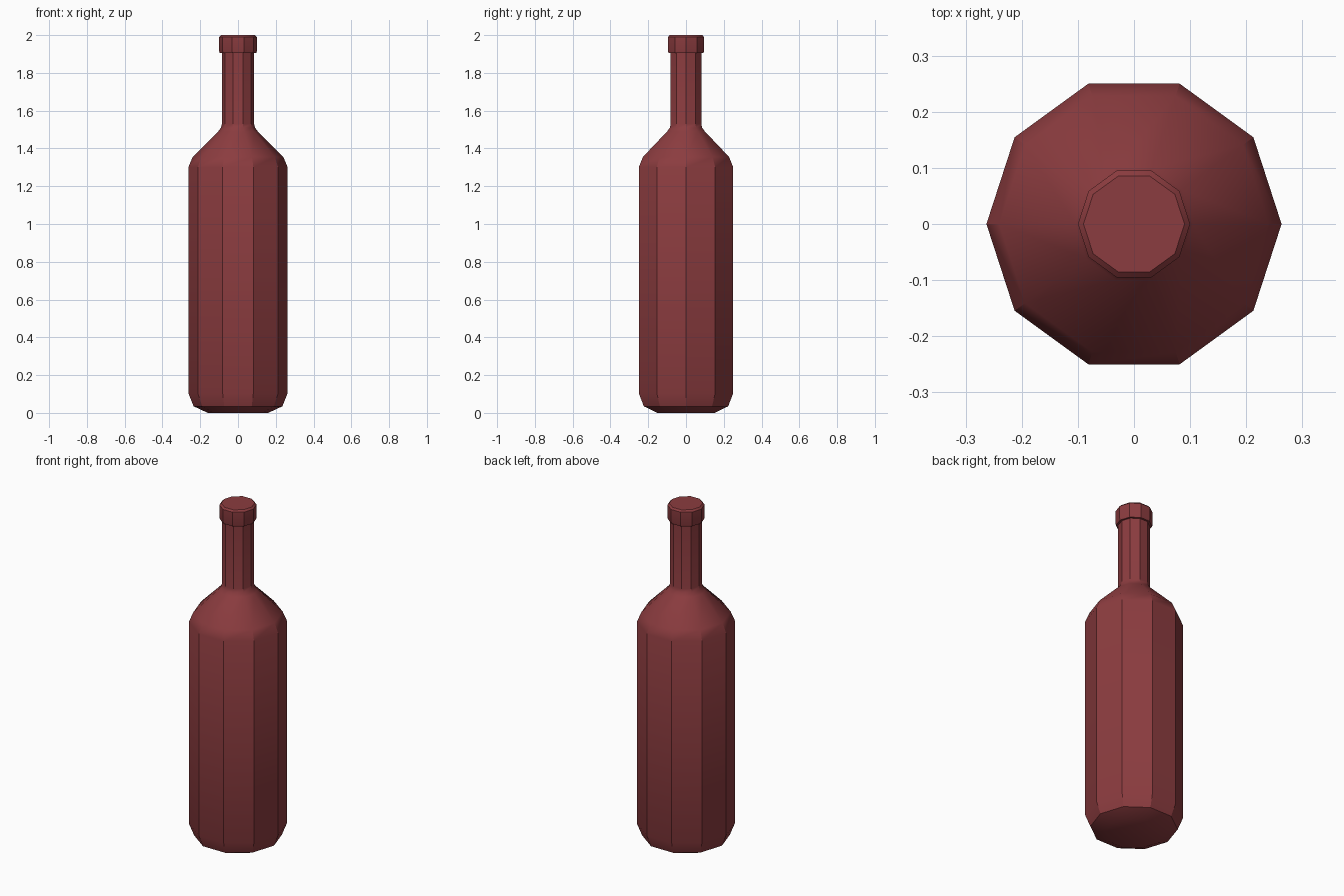
import bpy, bmesh, math

if "Cube" in bpy.data.objects:
    bpy.data.objects.remove(bpy.data.objects["Cube"])

SIDES = 10

# Wine-red glass
mat = bpy.data.materials.new("red_glass")
mat.diffuse_color = (0.26, 0.045, 0.05, 1)
mat.use_nodes = True
mat.node_tree.nodes["Principled BSDF"].inputs["Base Color"].default_value = mat.diffuse_color


def lathe(name, profile):
    """Closed ten-sided solid of revolution from (radius, height) pairs."""
    bm = bmesh.new()
    rings = []
    for r, z in profile:
        rings.append([bm.verts.new((r * math.cos(2 * math.pi * i / SIDES),
                                    r * math.sin(2 * math.pi * i / SIDES), z))
                      for i in range(SIDES)])
    for a, b in zip(rings, rings[1:]):
        for i in range(SIDES):
            j = (i + 1) % SIDES
            bm.faces.new((a[i], a[j], b[j], b[i]))
    bm.faces.new(rings[0][::-1])
    bm.faces.new(rings[-1])
    mesh = bpy.data.meshes.new(name)
    bm.to_mesh(mesh)
    bm.free()
    mesh.materials.append(mat)
    ob = bpy.data.objects.new(name, mesh)
    bpy.context.collection.objects.link(ob)
    bpy.ops.object.select_all(action='DESELECT')
    ob.select_set(True)
    bpy.context.view_layer.objects.active = ob
    bpy.ops.object.shade_smooth_by_angle(angle=math.radians(32))
    return ob


# Bottle: base chamfer, body, shoulder, neck, lip
lathe("bottle", [
    (0.16, 0.0), (0.235, 0.035), (0.263, 0.105),
    (0.263, 1.30), (0.24, 1.355),
    (0.105, 1.49), (0.09, 1.51), (0.085, 1.53),
    (0.085, 1.905), (0.097, 1.905), (0.10, 1.915),
    (0.10, 1.99), (0.09, 2.0),
])
